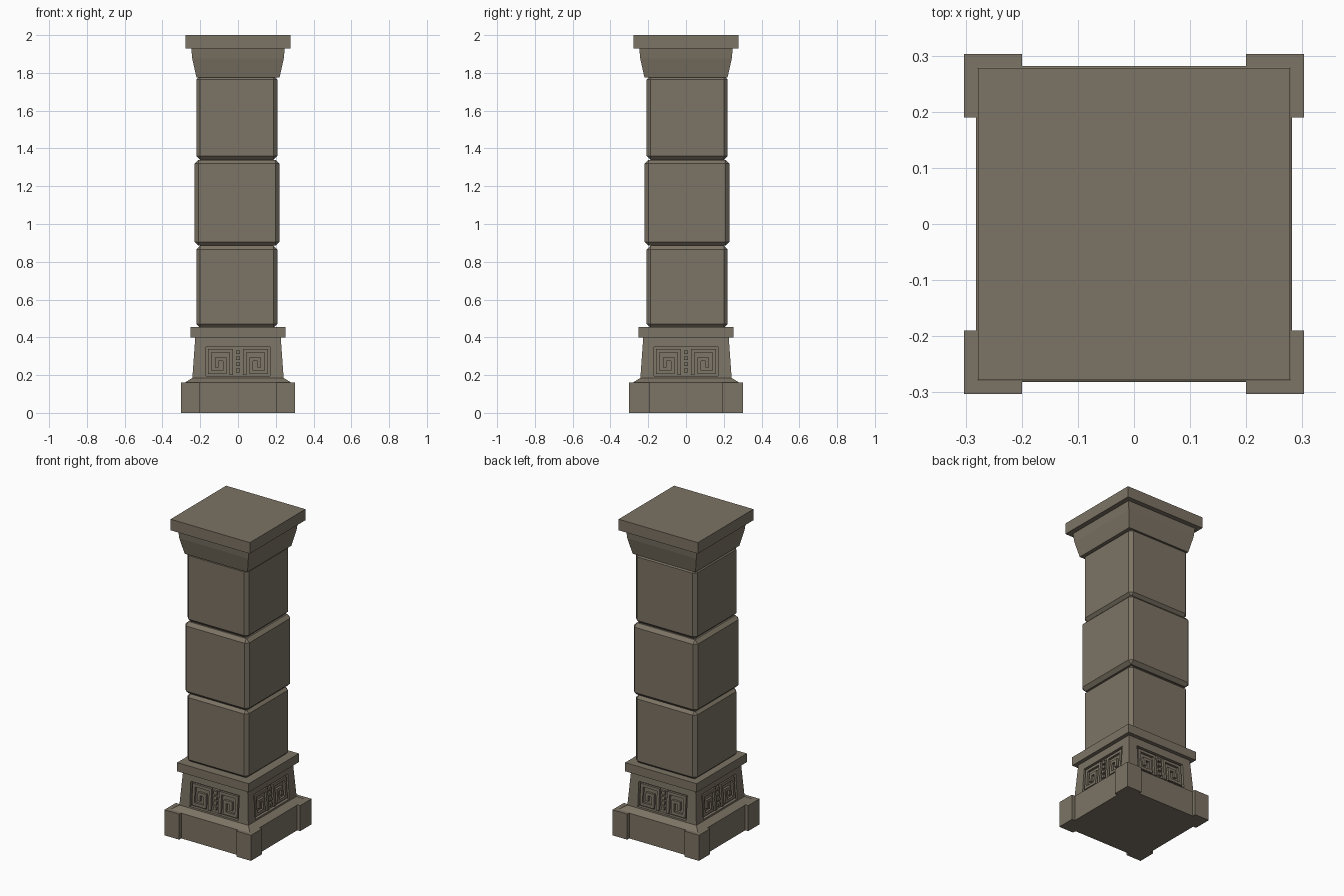
import bpy
import bmesh
from mathutils import Matrix, Vector

cube = bpy.data.objects.get("Cube")
if cube:
    bpy.data.objects.remove(cube, do_unlink=True)

stone = bpy.data.materials.new("weathered stone")
stone.use_nodes = True
COLOUR = (0.2, 0.172, 0.128, 1)
stone.diffuse_color = COLOUR
stone.node_tree.nodes["Principled BSDF"].inputs["Base Color"].default_value = COLOUR


def finish(name, bm):
    bmesh.ops.recalc_face_normals(bm, faces=bm.faces)
    mesh = bpy.data.meshes.new(name)
    bm.to_mesh(mesh)
    bm.free()
    mesh.materials.append(stone)
    obj = bpy.data.objects.new(name, mesh)
    bpy.context.collection.objects.link(obj)
    return obj


def add_box(bm, low, high):
    low, high = Vector(low), Vector(high)
    place = Matrix.Translation((low + high) / 2) @ Matrix.Diagonal((*(high - low), 1))
    bmesh.ops.create_cube(bm, size=1, matrix=place)


def square_stack(name, profile):
    """Square solid from (half width, height) levels."""
    bm = bmesh.new()
    rings = [[bm.verts.new((sx * h, sy * h, z)) for sx, sy in
              ((-1, -1), (1, -1), (1, 1), (-1, 1))] for h, z in profile]
    for a, b in zip(rings, rings[1:]):
        for i in range(4):
            j = (i + 1) % 4
            bm.faces.new((a[i], a[j], b[j], b[i]))
    bm.faces.new(rings[0])
    bm.faces.new(rings[-1])
    return finish(name, bm)


# Foot slab with sloped top, and its four corner blocks
square_stack("foot_slab", [(0.282, 0), (0.282, 0.16), (0.242, 0.185)])
bm = bmesh.new()
for sx in (-1, 1):
    for sy in (-1, 1):
        xs = sorted((sx * 0.2, sx * 0.303))
        ys = sorted((sy * 0.19, sy * 0.303))
        add_box(bm, (xs[0], ys[0], 0), (xs[1], ys[1], 0.162))
finish("foot_corner_blocks", bm)

# Tapered pedestal with a recessed panel on each side
Z0, Z1 = 0.18, 0.405
W0, W1 = 0.242, 0.226
PANEL_W, PANEL_Z0, PANEL_Z1, DEPTH = 0.17, 0.195, 0.35, 0.018


def half_width(z):
    return W0 + (W1 - W0) * (z - Z0) / (Z1 - Z0)


def on_face(u, z, depth=0):
    return Vector((u, depth - half_width(z), z))


bm = bmesh.new()
for k in range(4):
    turn = Matrix.Rotation(k * 1.5707963, 3, 'Z')
    corners = [(-1, 0), (1, 0), (1, 1), (-1, 1)]
    outer = [on_face(s * (W1 if t else W0), Z1 if t else Z0) for s, t in corners]
    rim = [on_face(s * PANEL_W, PANEL_Z1 if t else PANEL_Z0) for s, t in corners]
    sunk = [on_face(s * PANEL_W, PANEL_Z1 if t else PANEL_Z0, DEPTH) for s, t in corners]
    loops = [[bm.verts.new(turn @ p) for p in loop] for loop in (outer, rim, sunk)]
    for a, b in zip(loops, loops[1:]):
        for i in range(4):
            j = (i + 1) % 4
            bm.faces.new((a[i], a[j], b[j], b[i]))
    bm.faces.new(loops[2])
bmesh.ops.remove_doubles(bm, verts=bm.verts, dist=0.0001)
bmesh.ops.holes_fill(bm, edges=bm.edges, sides=4)
finish("pedestal", bm)

# Raised key pattern and centre beads inside each panel
FRET = [(0.035, 0.21), (0.035, 0.33), (0.15, 0.33), (0.15, 0.215),
        (0.07, 0.215), (0.07, 0.285), (0.112, 0.285), (0.112, 0.25)]
STRIP = 0.009


def add_plate(bm, turn, u0, u1, z0, z1):
    front = [on_face(u, z, 0.004) for u, z in ((u0, z0), (u1, z0), (u1, z1), (u0, z1))]
    back = [p + Vector((0, DEPTH, 0)) for p in front]
    f, b = [[bm.verts.new(turn @ p) for p in loop] for loop in (front, back)]
    bm.faces.new(f)
    bm.faces.new(b[::-1])
    for i in range(4):
        j = (i + 1) % 4
        bm.faces.new((f[j], f[i], b[i], b[j]))


for k, side in enumerate(("front", "left", "back", "right")):
    turn = Matrix.Rotation(k * 1.5707963, 3, 'Z')
    bm = bmesh.new()
    for s in (-1, 1):
        for (ua, za), (ub, zb) in zip(FRET, FRET[1:]):
            us, zs = sorted((s * ua, s * ub)), sorted((za, zb))
            add_plate(bm, turn, us[0] - STRIP, us[1] + STRIP, zs[0] - STRIP, zs[1] + STRIP)
    for i in range(4):
        z = 0.225 + i * 0.032
        add_plate(bm, turn, -0.011, 0.011, z - 0.01, z + 0.01)
    finish(side + "_key_pattern", bm)

square_stack("pedestal_ledge", [(0.251, 0.4), (0.251, 0.455)])

# Three shaft blocks with chamfered edges
for name, z0, z1, half in (("lower", 0.45, 0.885, 0.215),
                           ("middle", 0.885, 1.34, 0.225),
                           ("upper", 1.34, 1.785, 0.215)):
    block = square_stack(name + "_shaft_block", [(half, z0), (half, z1)])
    block.location = (-0.006, 0.006, 0)
    bevel = block.modifiers.new("chamfer", 'BEVEL')
    bevel.width = 0.021
    bevel.segments = 1

# Flared capital and top slab
square_stack("capital", [(0.22, 1.775), (0.242, 1.875), (0.248, 1.935)])
square_stack("cap_slab", [(0.278, 1.93), (0.278, 2.0)])
